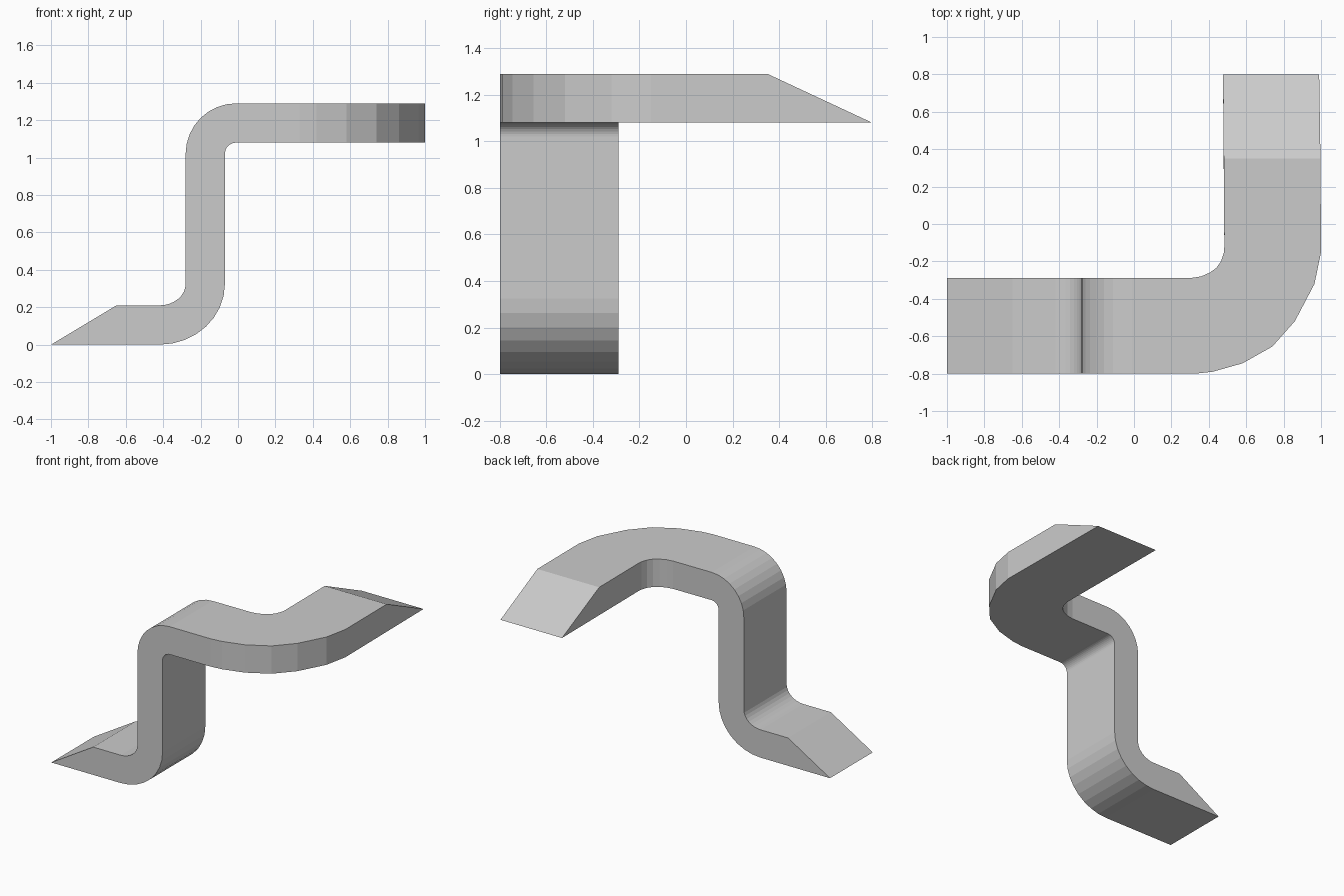
import bpy, bmesh
from math import sin, cos, pi

if "Cube" in bpy.data.objects:
    bpy.data.objects.remove(bpy.data.objects["Cube"])

FRONT, BACK = -0.8, -0.29
LOW, HIGH = 1.08, 1.29
rings = []


def upright(a, b):
    """Ring whose two (x, z) points run across the band's width."""
    rings.append([(a[0], FRONT, a[1]), (b[0], FRONT, b[1]),
                  (b[0], BACK, b[1]), (a[0], BACK, a[1])])


def level(outer, inner):
    """Ring whose two (x, y) points run up through the band's thickness."""
    rings.append([(*outer, LOW), (*outer, HIGH), (*inner, HIGH), (*inner, LOW)])


# Bevelled foot
upright((-1, 0), (-0.65, 0.21))

# Bend from the foot up into the riser
for i in range(9):
    t = i / 8 * pi / 2
    s, c = sin(t), cos(t)
    upright((-0.42 + 0.35 * s, 0.325 - 0.325 * c),
            (-0.42 + 0.14 * s, 0.325 - 0.115 * c))

# Bend from the riser into the level top
for i in range(9):
    t = i / 8 * pi / 2
    s, c = sin(t), cos(t)
    upright((-0.01 - 0.06 * c, 1.02 + 0.06 * s),
            (-0.01 - 0.27 * c, 1.02 + 0.27 * s))

# Sideways bend of the level top
outer = [(0.33, -0.8), (0.42, -0.79), (0.58, -0.745), (0.74, -0.655),
         (0.86, -0.52), (0.965, -0.32), (1.0, -0.15)]
inner = [(0.31, -0.288), (0.36, -0.28), (0.405, -0.26), (0.44, -0.235),
         (0.465, -0.2), (0.48, -0.155), (0.483, -0.12)]
for o, n in zip(outer, inner):
    level(o, n)

# Bevelled tip
rings.append([(0.99, 0.8, LOW), (0.997, 0.35, HIGH),
              (0.48, 0.35, HIGH), (0.476, 0.8, LOW)])

# Skin the rings into one closed band
bm = bmesh.new()
loops = [[bm.verts.new(p) for p in r] for r in rings]
for p, q in zip(loops, loops[1:]):
    for k in range(4):
        m = (k + 1) % 4
        bm.faces.new((p[k], p[m], q[m], q[k]))
bm.faces.new(loops[0])
bm.faces.new(loops[-1])
bmesh.ops.recalc_face_normals(bm, faces=bm.faces)
mesh = bpy.data.meshes.new("bent_band")
bm.to_mesh(mesh)
bm.free()
bpy.context.collection.objects.link(bpy.data.objects.new("bent_band", mesh))
